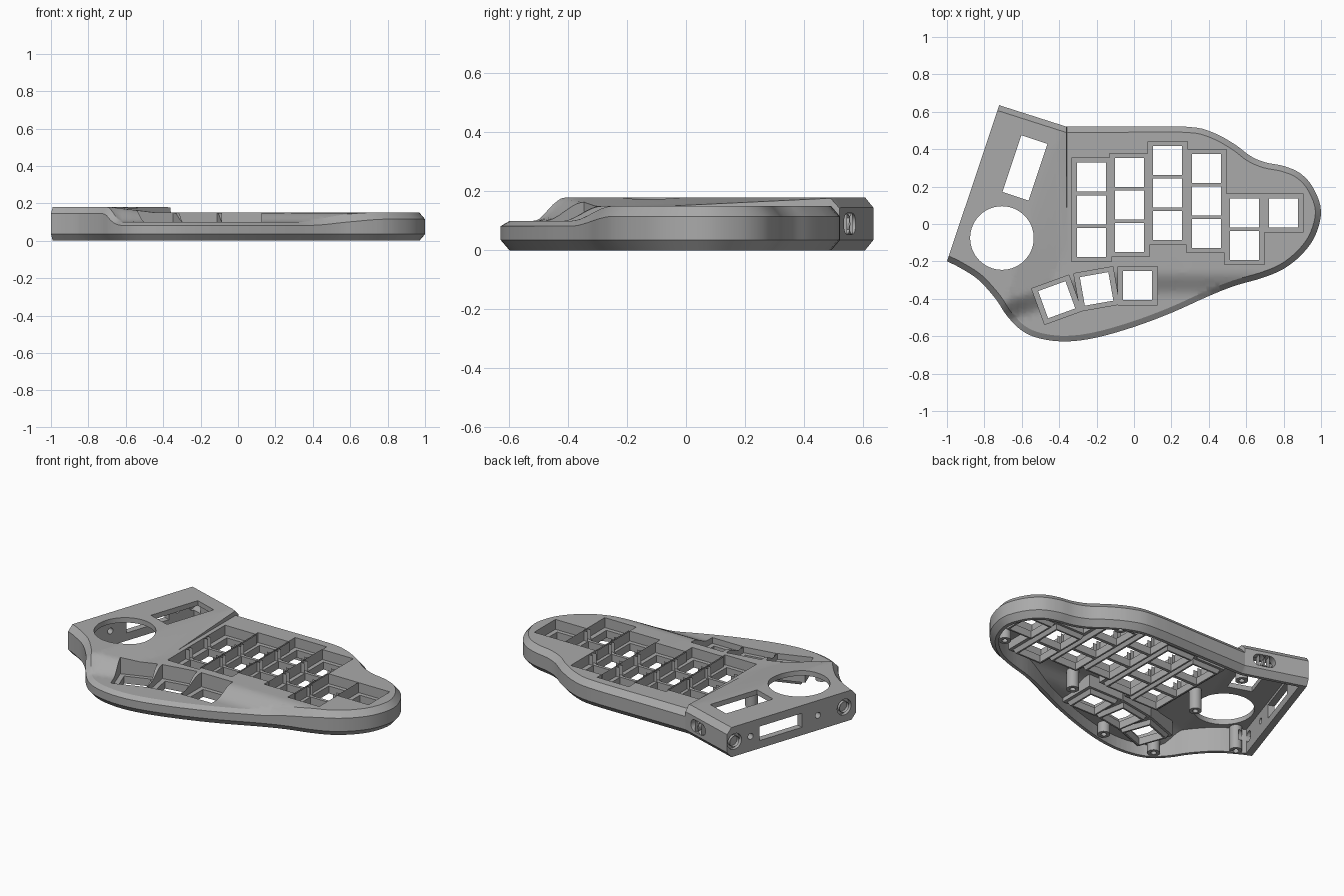
import bpy, bmesh, math
from mathutils import Vector, Matrix

cube = bpy.data.objects.get("Cube")
if cube:
    bpy.data.objects.remove(cube)

grey = bpy.data.materials.new("plain grey")
grey.use_nodes = True
COLOUR = (0.4, 0.4, 0.4, 1)
grey.diffuse_color = COLOUR
grey.node_tree.nodes["Principled BSDF"].inputs["Base Color"].default_value = COLOUR

STEP_X = -0.36                                # ridge between side pod and key area
TILT = math.radians(-18.5)                    # lean of the side pod
WALL = Vector((-1, -0.2, 0))                  # front end of the flat side wall
WALL_OUT = Vector((-math.cos(TILT), -math.sin(TILT), 0))

# Curved rim, clockwise from the pod's rear corner to its front corner
RIM = [(-.36, .52), (-.1, .52), (.28, .52), (.42, .49), (.54, .425), (.62, .365),
       (.7, .33), (.8, .31), (.89, .27), (.96, .19), (1, .07), (.97, -.06),
       (.9, -.16), (.8, -.24), (.68, -.29), (.54, -.33), (.4, -.385), (.2, -.475),
       (0, -.55), (-.2, -.607), (-.36, -.628), (-.5, -.613), (-.6, -.57),
       (-.68, -.49), (-.74, -.4), (-.83, -.3), (-.92, -.24), (-1, -.2), (-1.1, -.165)]


def smooth(t):
    t = min(1, max(0, t))
    return t * t * (3 - 2 * t)


def height(x, y):
    """Top surface: flat deck, raised side pod, sunken thumb rest."""
    z = 0.15
    if x < STEP_X:
        ramp = x + 0.38 - 0.335 * (y - 0.5)
        z = min(0.18, max(0.15, 0.18 - 0.143 * ramp))
    edge = -0.25 - 0.3 * max(0, -x - 0.2)
    sink = smooth((edge - y) / 0.14) * smooth((x + 0.76) / 0.14)
    return z + (0.1 - z) * sink


def outline():
    pts = [Vector(p) for p in RIM]
    out = []
    for i in range(len(pts) - 1):
        a, b, c, d = (pts[min(max(j, 0), len(pts) - 1)] for j in range(i - 1, i + 3))
        for k in range(4):
            t = k / 4
            out.append(0.5 * (2 * b + (c - a) * t + (2 * a - 5 * b + 4 * c - d) * t * t
                              + (3 * b - a - 3 * c + d) * t ** 3))
    return out + [pts[-1], Vector((-0.9, 0.6925))]


def inset(pts, dist):
    res = []
    for i, p in enumerate(pts):
        e1 = (p - pts[i - 1]).normalized()
        e2 = (pts[(i + 1) % len(pts)] - p).normalized()
        n1, n2 = Vector((e1.y, -e1.x)), Vector((e2.y, -e2.x))
        res.append(p + (n1 + n2) * (dist / (1 + n1.dot(n2))))
    return res


def finish(bm, name):
    bmesh.ops.recalc_face_normals(bm, faces=bm.faces)
    me = bpy.data.meshes.new(name)
    bm.to_mesh(me)
    bm.free()
    me.materials.append(grey)
    ob = bpy.data.objects.new(name, me)
    bpy.context.collection.objects.link(ob)
    return ob


def cut(bm, co, no, clear=False):
    geom = bm.verts[:] + bm.edges[:] + bm.faces[:]
    bmesh.ops.bisect_plane(bm, geom=geom, dist=1e-5, plane_co=co, plane_no=no,
                           clear_outer=clear)


def hull(name, rings, wall_gap, drop):
    """Solid lofted through (inset, level) rings; levels above 0.5 follow the top."""
    bm = bmesh.new()
    base = outline()
    loops = [[bm.verts.new((p.x, p.y, z)) for p in inset(base, d)] for d, z in rings]
    n = len(base)
    for lo, hi in zip(loops, loops[1:]):
        for i in range(n):
            bm.faces.new((lo[i], lo[(i + 1) % n], hi[(i + 1) % n], hi[i]))
    caps = [bm.faces.new(loops[0]), bm.faces.new(loops[-1])]
    bmesh.ops.triangulate(bm, faces=caps)
    # Flat side wall
    cut(bm, WALL - WALL_OUT * wall_gap, WALL_OUT, True)
    bmesh.ops.holes_fill(bm, edges=[e for e in bm.edges if e.is_boundary], sides=0)
    # Subdivide where the top bends
    for i in range(46):
        cut(bm, (-0.9 + i * 0.04, 0, 0), (1, 0, 0))
    for i in range(17):
        cut(bm, (0, -0.62 + i * 0.024, 0), (0, 1, 0))
    for x in (STEP_X - 0.001, STEP_X + 0.001):
        cut(bm, (x, 0, 0), (1, 0, 0))
    for x in (-0.38, -0.17):
        cut(bm, (x, 0.5, 0), (1, -0.335, 0))
    for v in bm.verts:
        if v.co.z > 0.5:
            h = height(v.co.x, v.co.y)
            v.co.z = h - drop - min(0.035, (h - 0.05) * 0.35) * (1 - v.co.z) * 5
    bmesh.ops.triangulate(bm, faces=bm.faces)
    return finish(bm, name)


def box(bm, loc, size, rot=0):
    m = Matrix.Translation(loc) @ Matrix.Rotation(rot, 4, 'Z') @ Matrix.Diagonal((*size, 1))
    bmesh.ops.create_cube(bm, size=1, matrix=m)


def cyl(bm, loc, r, depth, rot=Matrix(), r2=None, seg=32):
    bmesh.ops.create_cone(bm, cap_ends=True, segments=seg, radius1=r,
                          radius2=r if r2 is None else r2, depth=depth,
                          matrix=Matrix.Translation(loc) @ rot)


def boolean(target, tool, op):
    mod = target.modifiers.new(op, 'BOOLEAN')
    mod.operation, mod.object, mod.solver, mod.use_self = op, tool, 'EXACT', True
    bpy.context.view_layer.objects.active = target
    bpy.ops.object.modifier_apply(modifier=mod.name)
    bpy.data.objects.remove(tool)


# Key positions: x, y, turn, floor level of the pocket
COLUMNS = [(-.227, .25, 3), (-.024, .275, 3), (.18, .34, 3), (.388, .297, 3),
           (.591, .059, 2), (.8, .059, 1)]
keys = [(x, y - r * 0.174, 0, 0.09) for x, y, rows in COLUMNS for r in range(rows)]
keys += [(.02, -.33, 0, .065), (-.2, -.347, math.radians(10), .065),
         (-.413, -.405, math.radians(20), .065)]
BOSSES = [(.86, -.08), (.23, -.25), (-.22, -.52), (-.56, -.5), (-.44, 0), (-.89, -.19),
          (.45, .42), (-.42, .42)]

# Shell
case = hull("keyboard_case", [(.03, 0), (0, .035), (0, .8), (.03, 1)], 0, 0)
boolean(case, hull("cavity", [(.05, -.05), (.05, 1)], .04, .03), 'DIFFERENCE')

# Key trays with tapered undersides, and screw posts, trimmed under the top
bm = bmesh.new()
for x, y, turn, floor in keys:
    box(bm, (x, y, floor - 0.02 + 0.1), (0.236, 0.226, 0.2), turn)
    cyl(bm, (x, y, floor - 0.03), 0.124, 0.03,
        Matrix.Rotation(turn + math.pi / 4, 4, 'Z'), 0.142, 4)
for x, y in BOSSES:
    cyl(bm, (x, y, 0.105), 0.035, 0.2)
trays = finish(bm, "trays")
boolean(trays, hull("trim", [(.034, 0.004), (.034, 1)], .02, .01), 'INTERSECT')
boolean(case, trays, 'UNION')

# Pockets above the keys
bm = bmesh.new()
for x, y, turn, floor in keys:
    box(bm, (x, y, floor + 0.1), (0.212, 0.204, 0.2), turn)
boolean(case, finish(bm, "pockets"), 'DIFFERENCE')

# Openings through the top
bm = bmesh.new()
for x, y, turn, floor in keys:
    box(bm, (x, y, 0.1), (0.155, 0.155, 0.4), turn)
for x, y in BOSSES:
    cyl(bm, (x, y, 0), 0.016, 0.12, seg=16)
cyl(bm, (-.706, -.075, .15), 0.17, 0.16, seg=64)
box(bm, (-.583, .3, .15), (.147, .32, .16), TILT)

# Openings in the side wall: jacks, screws, connector
along = Vector((-math.sin(TILT), math.cos(TILT), 0))
face = Matrix.Rotation(TILT, 4, 'Z') @ Matrix.Rotation(math.pi / 2, 4, 'Y')
for dist, r, deep in [(.83, .048, .04), (.83, .032, .2), (.08, .048, .04), (.08, .032, .2),
                      (.72, .018, .12), (.26, .018, .12)]:
    cyl(bm, WALL + along * dist + Vector((0, 0, .09)), r, deep, face, seg=24)
box(bm, WALL + along * .515 + Vector((0, 0, .09)), (.12, .29, .085), TILT)

# Rounded port in the rear of the pod
port = Vector((-.47, .555, .09))
across = Vector((math.cos(TILT), math.sin(TILT), 0))
rear = Matrix.Rotation(TILT, 4, 'Z') @ Matrix.Rotation(math.pi / 2, 4, 'X')
for s in (-1, 1):
    cyl(bm, port + across * (s * .03), .036, .14, rear, seg=24)
box(bm, port, (.06, .14, .072), TILT)
boolean(case, finish(bm, "openings"), 'DIFFERENCE')

# Shading
for ob in bpy.context.selected_objects:
    ob.select_set(False)
case.select_set(True)
bpy.context.view_layer.objects.active = case
bpy.ops.object.shade_smooth_by_angle(angle=math.radians(25))
